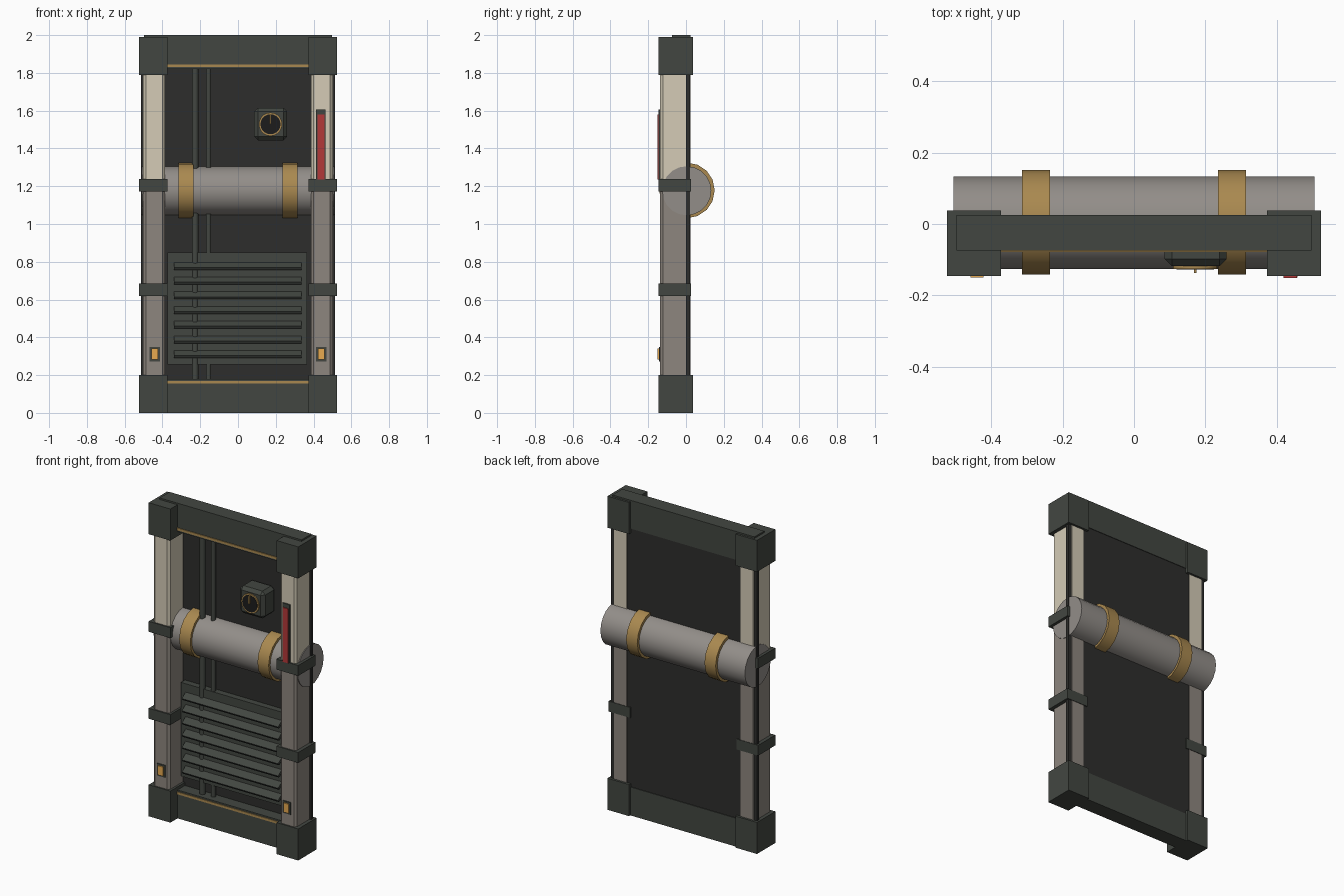
import bpy, math
from mathutils import Matrix

if "Cube" in bpy.data.objects:
    bpy.data.objects.remove(bpy.data.objects["Cube"])


def mat(name, r, g, b):
    m = bpy.data.materials.new(name)
    m.diffuse_color = (r, g, b, 1)
    m.use_nodes = True
    m.node_tree.nodes["Principled BSDF"].inputs["Base Color"].default_value = m.diffuse_color
    return m


IRON = mat("dark_iron", 0.055, 0.062, 0.053)
PANEL = mat("panel_black", 0.027, 0.027, 0.025)
CREAM = mat("cream", 0.66, 0.60, 0.47)
TAUPE = mat("taupe", 0.27, 0.24, 0.21)
STEEL = mat("steel", 0.29, 0.27, 0.25)
BRASS = mat("brass", 0.40, 0.25, 0.08)
RED = mat("red", 0.45, 0.04, 0.04)
AMBER = mat("amber", 0.80, 0.40, 0.08)
BLACK = mat("black", 0.012, 0.012, 0.012)


def finish(name, m, bevel=0):
    ob = bpy.context.object
    ob.name = name
    ob.data.materials.append(m)
    if bevel:
        mod = ob.modifiers.new("bevel", 'BEVEL')
        mod.width = bevel
        mod.segments = 1
    return ob


def box(name, m, x, y, z, bevel=0):
    """Box from (min, max) ranges on each axis."""
    bpy.ops.mesh.primitive_cube_add(size=1)
    ob = finish(name, m, bevel)
    c = [(a + b) / 2 for a, b in (x, y, z)]
    s = [abs(b - a) for a, b in (x, y, z)]
    ob.data.transform(Matrix.Translation(c) @ Matrix.Diagonal((*s, 1)))
    return ob


def rod(name, m, axis, centre, r, length, sides=16):
    rot = {'x': (0, math.pi / 2, 0), 'y': (math.pi / 2, 0, 0), 'z': (0, 0, 0)}[axis]
    bpy.ops.mesh.primitive_cylinder_add(vertices=sides, radius=r, depth=length,
                                        location=centre, rotation=rot)
    ob = finish(name, m)
    bpy.ops.object.shade_smooth_by_angle(angle=math.radians(40))
    return ob


# back panel
box("back_panel", PANEL, (-0.513, 0.513), (0, 0.021), (0.05, 1.95))

# rails with brass trims
box("bottom_rail", IRON, (-0.498, 0.498), (-0.074, 0.025), (0, 0.18))
box("top_rail", IRON, (-0.498, 0.498), (-0.074, 0.025), (1.82, 2.0))
box("bottom_trim", BRASS, (-0.375, 0.375), (-0.079, -0.07), (0.155, 0.17))
box("top_trim", BRASS, (-0.375, 0.375), (-0.079, -0.07), (1.83, 1.845))

for side, s in (("left", -1), ("right", 1)):
    outer = (s * 0.373, s * 0.525)
    # corner blocks
    box(side + "_foot_block", IRON, outer, (-0.146, 0.038), (0, 0.2))
    box(side + "_head_block", IRON, outer, (-0.146, 0.038), (1.79, 1.99))
    # two-tone posts
    post = (s * 0.387, s * 0.502)
    box(side + "_post_lower", TAUPE, post, (-0.137, 0.024), (0.1, 1.2), 0.014)
    box(side + "_post_upper", CREAM, post, (-0.137, 0.024), (1.2, 1.9), 0.014)
    # post clamps
    for i, z in enumerate((0.652, 1.204)):
        box(f"{side}_clamp_{i}", IRON, outer, (-0.146, 0.027), (z - 0.033, z + 0.033))
    # indicator lights
    x = s * 0.441
    box(side + "_light_holder", IRON, (x - 0.028, x + 0.028), (-0.142, -0.13), (0.272, 0.35))
    box(side + "_light", AMBER, (x - 0.018, x + 0.018), (-0.15, -0.13), (0.282, 0.34))
    # pipe collars
    rod(side + "_collar", BRASS, 'x', (s * 0.275, 0.005, 1.178), 0.147, 0.078)

# main horizontal pipe
rod("main_pipe", STEEL, 'x', (0, 0.004, 1.176), 0.13, 1.014, 20)

# thin vertical pipes
rod("thin_pipe_wide", IRON, 'z', (-0.227, -0.03, 1.0), 0.018, 1.66, 10)
rod("thin_pipe_narrow", IRON, 'z', (-0.156, -0.025, 1.0), 0.015, 1.66, 10)

# louvre grille
box("grille_plate", IRON, (-0.373, 0.365), (-0.04, 0.005), (0.255, 0.85))
for i in range(7):
    z = 0.312 + i * 0.0778
    slat = box(f"slat_{i}", IRON, (-0.34, 0.336), (-0.026, 0.026), (-0.008, 0.008))
    slat.rotation_euler.x = math.radians(35)
    slat.location = (0, -0.052, z)

# gauge
box("gauge_box", IRON, (0.086, 0.26), (-0.118, 0.01), (1.442, 1.615), 0.02)
rod("gauge_ring", BRASS, 'y', (0.172, -0.12, 1.528), 0.062, 0.012, 20)
rod("gauge_face", BLACK, 'y', (0.172, -0.122, 1.528), 0.053, 0.012, 20)
box("gauge_needle", BRASS, (0.168, 0.176), (-0.138, -0.125), (1.53, 1.58))

# red level strip on right post
box("strip_holder", IRON, (0.414, 0.464), (-0.146, -0.13), (1.23, 1.605))
box("red_strip", RED, (0.42, 0.458), (-0.152, -0.14), (1.235, 1.58))
